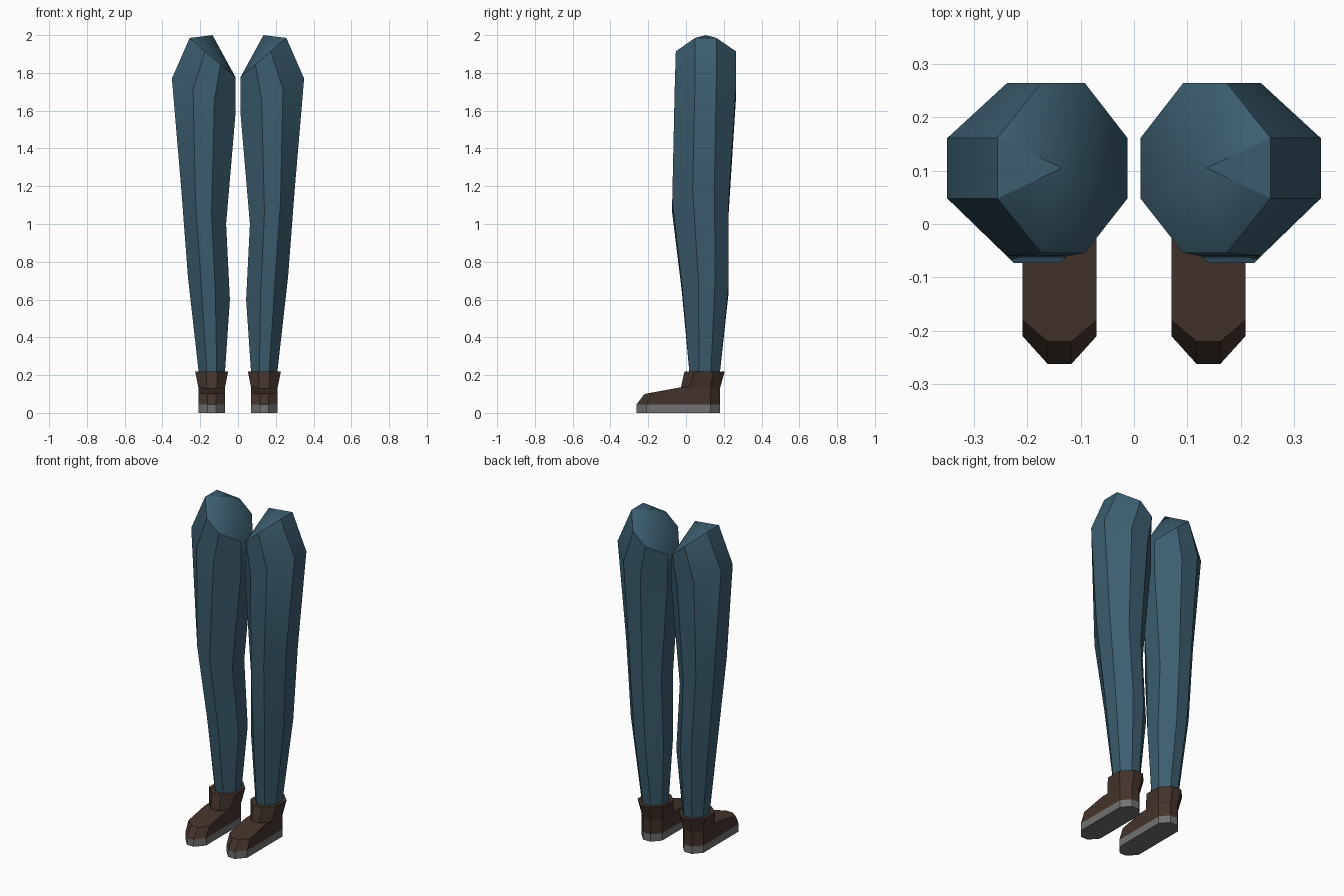
import bpy, bmesh, math

if "Cube" in bpy.data.objects:
    bpy.data.objects.remove(bpy.data.objects["Cube"])


def material(name, rgb):
    m = bpy.data.materials.new(name)
    m.diffuse_color = (*rgb, 1)
    m.use_nodes = True
    m.node_tree.nodes["Principled BSDF"].inputs["Base Color"].default_value = m.diffuse_color
    return m


DENIM = material("dark blue cloth", (0.045, 0.11, 0.155))
LEATHER = material("brown leather", (0.056, 0.034, 0.025))
RUBBER = material("grey rubber", (0.165, 0.165, 0.165))


def octagon(xs, ys, z_in, z_out):
    """Eight-sided ring, tilted in z from its inner to its outer side."""
    x0, x1, x2, x3 = xs
    y0, y1, y2, y3 = ys
    pts = [(x1, y0), (x2, y0), (x3, y1), (x3, y2),
           (x2, y3), (x1, y3), (x0, y2), (x0, y1)]
    return [(x, y, z_in + (z_out - z_in) * (x - x0) / (x3 - x0)) for x, y in pts]


def loft(name, rings, mat, apex=None):
    """Skin rings from bottom to top, cap the ends, mirror to the other leg."""
    bm = bmesh.new()
    loops = [[bm.verts.new(p) for p in r] for r in rings]
    n = len(loops[0])
    for a, b in zip(loops, loops[1:]):
        for i in range(n):
            j = (i + 1) % n
            bm.faces.new((a[i], a[j], b[j], b[i]))
    bm.faces.new(loops[0][::-1])
    if apex:
        tip = bm.verts.new(apex)
        for i in range(n):
            bm.faces.new((loops[-1][i], loops[-1][(i + 1) % n], tip))
    else:
        bm.faces.new(loops[-1])
    bmesh.ops.recalc_face_normals(bm, faces=bm.faces)
    me = bpy.data.meshes.new(name)
    bm.to_mesh(me)
    bm.free()
    me.materials.append(mat)
    ob = bpy.data.objects.new(name, me)
    bpy.context.collection.objects.link(ob)
    bpy.ops.object.select_all(action='DESELECT')
    ob.select_set(True)
    bpy.context.view_layer.objects.active = ob
    bpy.ops.object.shade_smooth_by_angle(angle=math.radians(30))
    mir = ob.modifiers.new("other side", 'MIRROR')
    mir.use_mirror_merge = False
    return ob


# trouser legs: ankle, calf, knee, thigh, slanted hip opening with a peak
loft("trouser_legs", [
    octagon((0.072, 0.112, 0.162, 0.203), (0.022, 0.07, 0.13, 0.175), 0.17, 0.17),
    octagon((0.043, 0.12, 0.195, 0.265), (-0.022, 0.065, 0.155, 0.226), 0.60, 0.72),
    octagon((0.063, 0.14, 0.225, 0.300), (-0.073, 0.035, 0.15, 0.226), 1.00, 1.18),
    octagon((0.012, 0.125, 0.238, 0.350), (-0.060, 0.048, 0.161, 0.264), 1.60, 1.77),
    octagon((0.012, 0.092, 0.174, 0.256), (-0.054, 0.048, 0.161, 0.264), 1.775, 1.985),
], DENIM, apex=(0.135, 0.105, 2.0))

# boot cuffs, flaring upward
loft("boot_cuffs", [
    octagon((0.07, 0.112, 0.165, 0.209), (-0.028, 0.02, 0.13, 0.18), 0.13, 0.13),
    octagon((0.052, 0.108, 0.169, 0.227), (-0.008, 0.045, 0.145, 0.205), 0.22, 0.22),
], LEATHER)


def outline(toe, side, z_toe, z_side, z_ankle):
    """Shoe plan: pointed toe, straight sides, clipped heel."""
    right = [(0.162, toe, z_toe), (0.209, side, z_side), (0.209, -0.025, z_ankle),
             (0.209, 0.13, z_ankle), (0.165, 0.18, z_ankle)]
    return right + [(0.279 - x, y, z) for x, y, z in reversed(right)]


# shoes and soles
low = outline(-0.262, -0.21, 0.045, 0.045, 0.045)
loft("shoes", [low, outline(-0.22, -0.18, 0.10, 0.106, 0.136)], LEATHER)
loft("soles", [outline(-0.262, -0.21, 0, 0, 0), low], RUBBER)
